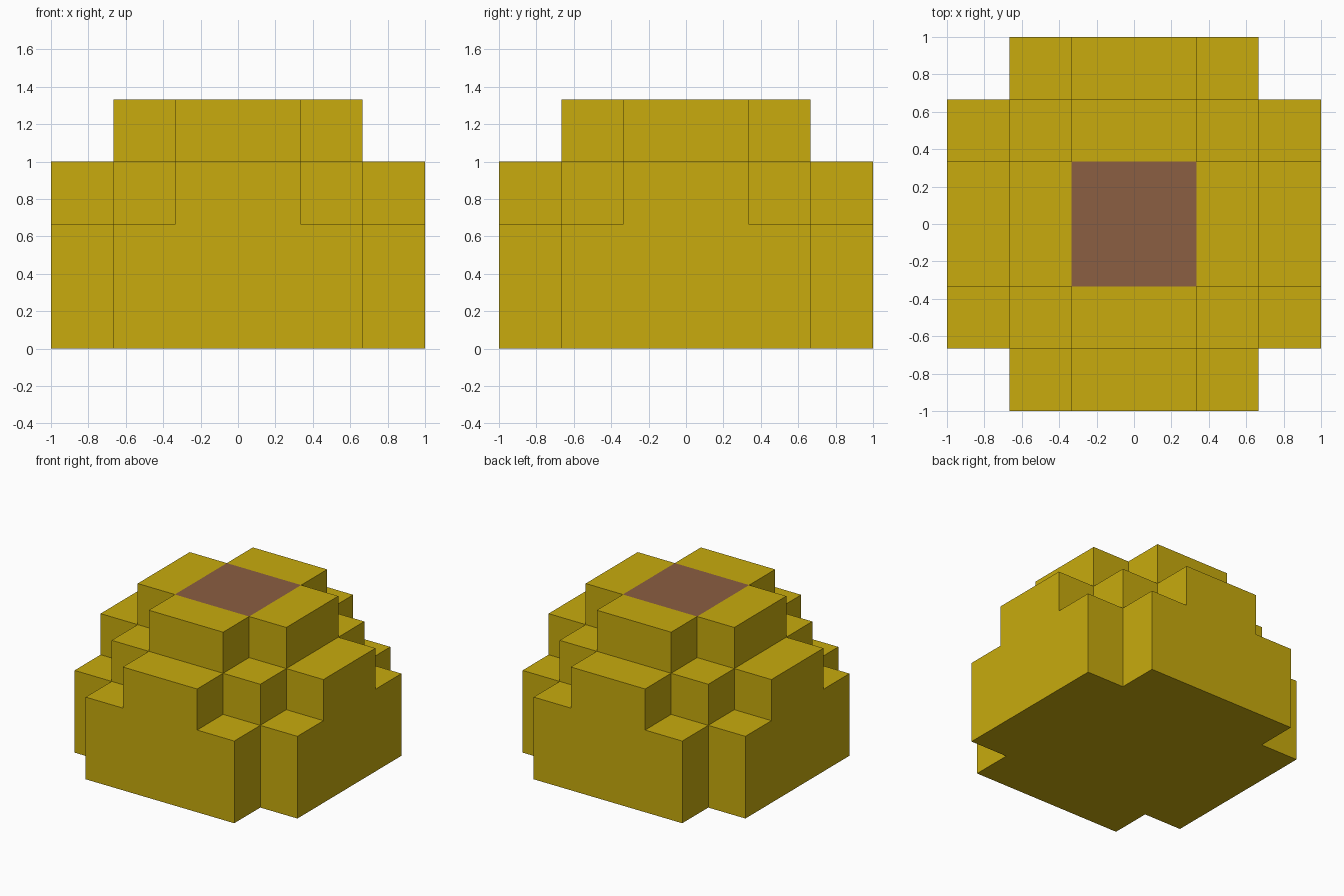
import bpy, bmesh, math

if "Cube" in bpy.data.objects:
    bpy.data.objects.remove(bpy.data.objects["Cube"])

U = 1 / 3  # block size


def material(name, rgb):
    m = bpy.data.materials.new(name)
    m.diffuse_color = (*rgb, 1)
    m.use_nodes = True
    m.node_tree.nodes["Principled BSDF"].inputs["Base Color"].default_value = m.diffuse_color
    return m


# Column height in blocks, from the distance to the centre in each axis
HEIGHT = {(3, 3): 0, (2, 3): 2, (2, 2): 3, (1, 3): 3, (1, 2): 4, (1, 1): 4}


def height(i, j):
    a, b = (math.ceil(abs(k + 0.5)) for k in (i, j))
    return HEIGHT.get((min(a, b), max(a, b)), 0)


bm = bmesh.new()


def quad(points, mat=0):
    f = bm.faces.new([bm.verts.new([c * U for c in p]) for p in points])
    f.material_index = mat


# Stepped block mound: top, bottom and exposed side faces of each column
for i in range(-3, 3):
    for j in range(-3, 3):
        h = height(i, j)
        if not h:
            continue
        ring = [(i, j), (i + 1, j), (i + 1, j + 1), (i, j + 1)]
        centre = i in (-1, 0) and j in (-1, 0)
        quad([(x, y, h) for x, y in ring], 1 if centre else 0)
        quad([(x, y, 0) for x, y in reversed(ring)])
        for n, (di, dj) in enumerate([(0, -1), (1, 0), (0, 1), (-1, 0)]):
            p, q = ring[n], ring[(n + 1) % 4]
            for z in range(height(i + di, j + dj), h):
                quad([(*p, z), (*q, z), (*q, z + 1), (*p, z + 1)])

# Weld and merge flat regions, keeping the coloured centre patch
bmesh.ops.remove_doubles(bm, verts=bm.verts, dist=0.001)
bmesh.ops.dissolve_limit(bm, angle_limit=0.01, verts=bm.verts, edges=bm.edges,
                         delimit={'MATERIAL'})
bmesh.ops.triangulate(bm, faces=[f for f in bm.faces if len(f.verts) > 4])

mesh = bpy.data.meshes.new("block_mound")
bm.to_mesh(mesh)
bm.free()
mesh.materials.append(material("mustard yellow", (0.578, 0.407, 0.004)))
mesh.materials.append(material("brown", (0.258, 0.112, 0.054)))
bpy.context.collection.objects.link(bpy.data.objects.new("block_mound", mesh))
